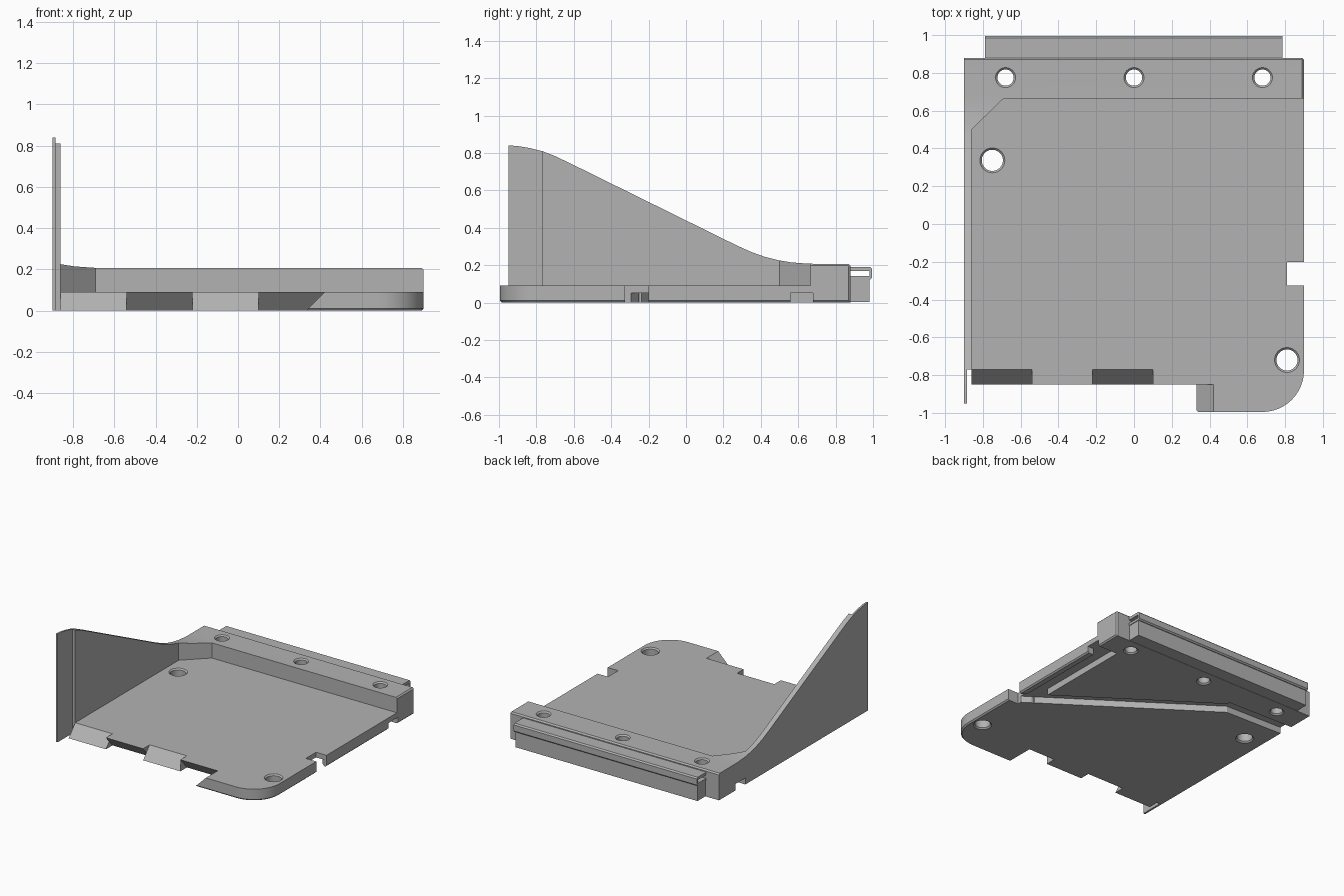
import bpy, bmesh, math
from mathutils import Vector

cube = bpy.data.objects.get("Cube")
if cube:
    bpy.data.objects.remove(cube, do_unlink=True)

GREY = (0.45, 0.45, 0.45, 1)
mat = bpy.data.materials.new("plain grey")
mat.use_nodes = True
mat.diffuse_color = GREY
mat.node_tree.nodes["Principled BSDF"].inputs["Base Color"].default_value = GREY


def add(name, bm):
    bmesh.ops.recalc_face_normals(bm, faces=bm.faces[:])
    mesh = bpy.data.meshes.new(name)
    bm.to_mesh(mesh)
    bm.free()
    mesh.materials.append(mat)
    ob = bpy.data.objects.new(name, mesh)
    bpy.context.collection.objects.link(ob)
    return ob


def prism(name, pts, lo, hi, axis="z", bevel=None, size=0.01):
    """Extrude a flat outline along x, y or z; bevel edges chosen by a rule."""
    place = {"x": lambda a, b, h: (h, a, b),
             "y": lambda a, b, h: (a, h, b),
             "z": lambda a, b, h: (a, b, h)}[axis]
    bm = bmesh.new()
    face = bm.faces.new([bm.verts.new(place(a, b, lo)) for a, b in pts])
    ext = bmesh.ops.extrude_face_region(bm, geom=[face])["geom"]
    moved = [v for v in ext if isinstance(v, bmesh.types.BMVert)]
    bmesh.ops.translate(bm, verts=moved, vec=Vector(place(0, 0, hi - lo)))
    bmesh.ops.recalc_face_normals(bm, faces=bm.faces[:])
    if bevel:
        edges = [e for e in bm.edges if all(bevel(v.co) for v in e.verts)]
        bmesh.ops.bevel(bm, geom=edges, offset=size, segments=1, affect="EDGES")
    return add(name, bm)


def box(name, x, y, z):
    return prism(name, [(x[0], y[0]), (x[1], y[0]), (x[1], y[1]), (x[0], y[1])], *z)


def hull(name, pts):
    bm = bmesh.new()
    for p in pts:
        bm.verts.new(p)
    bmesh.ops.convex_hull(bm, input=bm.verts[:])
    return add(name, bm)


def cone(name, x, y, z0, z1, r0, r1):
    bm = bmesh.new()
    bmesh.ops.create_cone(bm, cap_ends=True, segments=40, radius1=r0, radius2=r1, depth=z1 - z0)
    bmesh.ops.translate(bm, verts=bm.verts[:], vec=(x, y, (z0 + z1) / 2))
    return add(name, bm)


def combine(ob, other, op="DIFFERENCE"):
    other.hide_render = True
    mod = ob.modifiers.new("cut", "BOOLEAN")
    mod.operation, mod.solver, mod.object = op, "EXACT", other
    bpy.context.view_layer.objects.active = ob
    bpy.ops.object.modifier_apply(modifier=mod.name)
    bpy.data.objects.remove(other, do_unlink=True)


T = 0.09       # floor thickness
TOP = 0.207    # ridge height
FRONT, BACK = -0.85, -0.77   # scarf joint along the front edge

# Side profile: tall wall sweeping down to the rear ridge
side = [(-1.05, -0.05), (-1.05, 0.842), (-0.95, 0.84), (-0.9, 0.837), (-0.84, 0.827),
        (-0.77, 0.81), (-0.7, 0.783), (-0.62, 0.745), (0.27, 0.306), (0.35, 0.27),
        (0.42, 0.245), (0.49, 0.227), (0.56, 0.215), (0.65, 0.208), (0.7, TOP),
        (0.87, TOP), (0.88, TOP - 0.01), (0.88, -0.05)]
body = prism("tray_body", side, -0.9, 0.9, "x", lambda c: c.x > 0.89)

# Floor plan: rounded front lobe, straight sides and thin wall flange
arc = [(0.68 + 0.22 * math.sin(a), -0.775 - 0.22 * math.cos(a))
       for a in (math.pi / 2 * i / 12 for i in range(13))]
plan = ([(-0.9, -0.95), (-0.885, -0.95), (-0.885, BACK), (-0.86, BACK), (-0.86, FRONT),
         (0.33, FRONT), (0.33, -0.995)] + arc + [(0.9, 0.88), (-0.9, 0.88)])
combine(body, prism("plan", plan, 0, 1, "z",
                    lambda c: c.z < 0.01 and (c.x > 0.6 or c.y < -0.96)), "INTERSECT")

# Open pocket above the floor, with a slanted rear corner
combine(body, prism("pocket", [(-0.86, -1.2), (1, -1.2), (1, 0.665), (-0.69, 0.665),
                               (-0.86, 0.5)], T, 1.2))

# Scarf joint: alternating ramps and undercuts, plus the sloped lobe side
for x in (-0.86, -0.22):
    combine(body, prism("ramp", [(FRONT - 0.08, -T), (BACK + 0.08, 2 * T), (FRONT - 0.08, 2 * T)],
                        x, x + 0.32, "x"))
for x, x_top, x_low in ((-0.54, -0.22, -0.22), (0.1, 0.42, 0.33)):
    combine(body, hull("undercut", [(x, FRONT, T), (x, FRONT, 0), (x, BACK, 0),
                                    (x_top, FRONT, T), (x_low, FRONT, 0), (x_low, BACK, 0)]))
combine(body, prism("lobe_slope", [(0.24, -T), (0.51, 2 * T), (0.24, 2 * T)], -1.1, FRONT, "y"))

# Chamfered screw holes
for x, y, r, top in ((-0.68, 0.775, 0.043, TOP), (0, 0.775, 0.043, TOP), (0.68, 0.775, 0.043, TOP),
                     (-0.75, 0.337, 0.056, T), (0.81, -0.72, 0.056, T)):
    combine(body, cone("hole", x, y, -0.1, 0.4, r, r))
    combine(body, cone("rim", x, y, top - 0.01, top + 0.01, r, r + 0.02))
    combine(body, cone("rim", x, y, -0.01, 0.01, r + 0.02, r))


# Cable channels on the underside
def channel(a, b, width=0.12, depth=0.05):
    a, b = Vector(a), Vector(b)
    d = (b - a).normalized()
    n = Vector((-d.y, d.x)) * width / 2
    combine(body, prism("channel", [a + n, b + n, b - n, a - n], -0.1, depth))


channel((0.87, -0.262), (-0.39, 0.6))
channel((-0.34, 0.6), (-1, 0.62))
channel((1, 0.62), (0.73, 0.62))
channel((0.79, 0.65), (0.79, -0.25))

# Side notch
combine(body, box("notch", (0.81, 1), (-0.325, -0.2), (-0.1, 0.15)))

# Rear hollow rail with a lower tongue
rail = prism("rear_rail", [(0.87, 0.123), (0.985, 0.123), (0.995, 0.133), (0.995, 0.18),
                           (0.985, 0.19), (0.87, 0.19)], -0.79, 0.785, "x")
combine(rail, prism("rail_slot", [(0.88, 0.142), (0.98, 0.142), (0.98, 0.168), (0.88, 0.168)],
                    -1, 1, "x"))
tongue = box("rear_tongue", (-0.785, 0.78), (0.875, 0.98), (0.002, 0.124))

for ob in (body, rail, tongue):
    bpy.ops.object.select_all(action="DESELECT")
    ob.select_set(True)
    bpy.context.view_layer.objects.active = ob
    bpy.ops.object.shade_smooth_by_angle(angle=math.radians(25))
